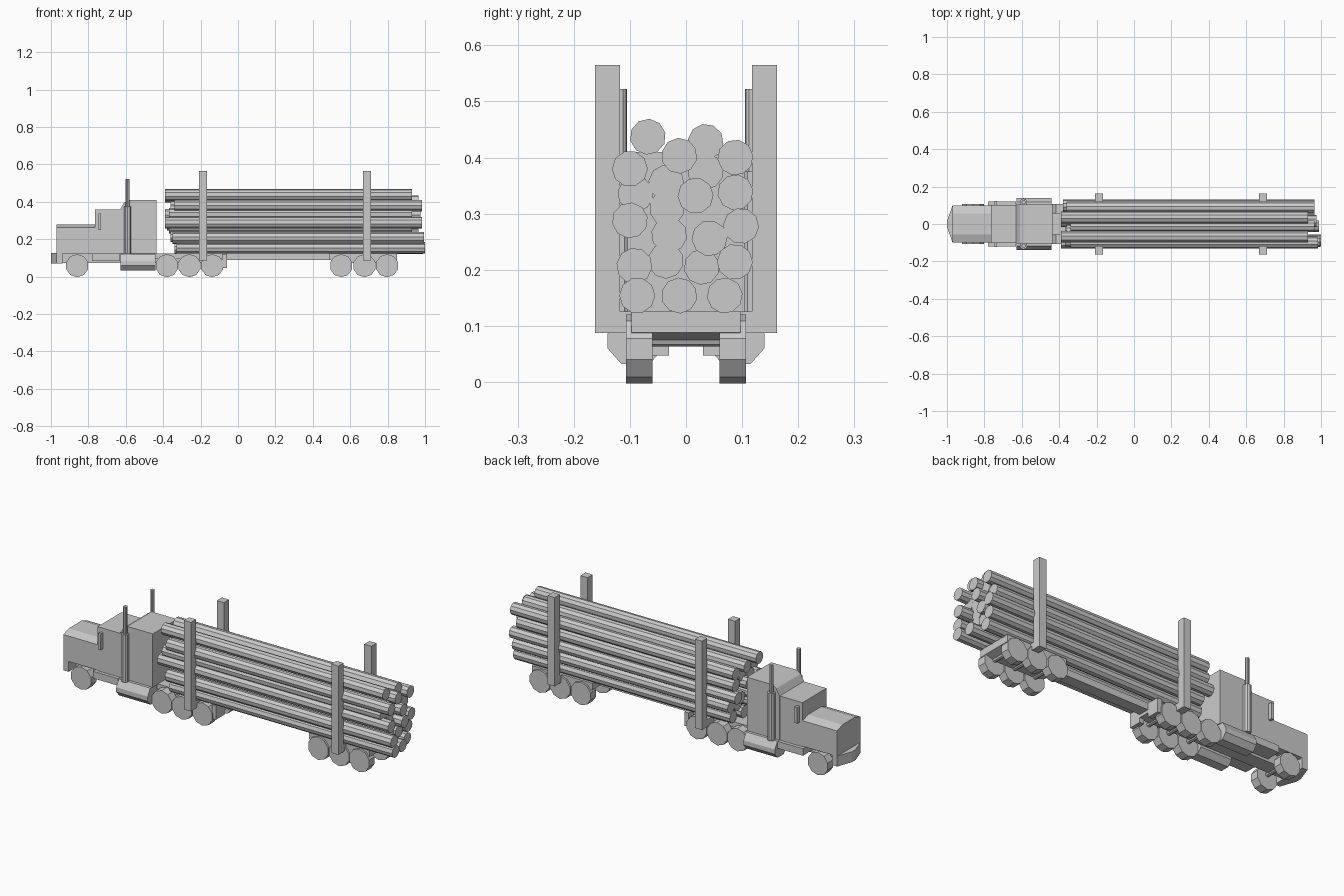
import bpy, bmesh, math
from mathutils import Matrix


def finish(name, bm):
    bmesh.ops.recalc_face_normals(bm, faces=bm.faces[:])
    mesh = bpy.data.meshes.new(name)
    bm.to_mesh(mesh)
    bm.free()
    ob = bpy.data.objects.new(name, mesh)
    bpy.context.collection.objects.link(ob)
    return ob


def box(name, x0, x1, y0, y1, z0, z1):
    bm = bmesh.new()
    bmesh.ops.create_cube(bm, size=1)
    for v in bm.verts:
        v.co.x = x1 if v.co.x > 0 else x0
        v.co.y = y1 if v.co.y > 0 else y0
        v.co.z = z1 if v.co.z > 0 else z0
    return finish(name, bm)


def extrude(name, pts, axis, a, b):
    """Extrude a flat outline along one axis from a to b."""
    place = {'x': lambda p: (a, p[0], p[1]),
             'y': lambda p: (p[0], a, p[1]),
             'z': lambda p: (p[0], p[1], a)}[axis]
    bm = bmesh.new()
    face = bm.faces.new([bm.verts.new(place(p)) for p in pts])
    new = bmesh.ops.extrude_face_region(bm, geom=[face])['geom']
    i = 'xyz'.index(axis)
    for v in new:
        if isinstance(v, bmesh.types.BMVert):
            v.co[i] += b - a
    return finish(name, bm)


def cylinder(name, axis, centre, r, length, sides, spin=0.0):
    rot = {'x': Matrix.Rotation(math.pi / 2, 4, 'Y'),
           'y': Matrix.Rotation(math.pi / 2, 4, 'X'),
           'z': Matrix.Identity(4)}[axis]
    bm = bmesh.new()
    bmesh.ops.create_cone(bm, cap_ends=True, segments=sides, radius1=r, radius2=r,
                          depth=length,
                          matrix=Matrix.Translation(centre) @ rot @ Matrix.Rotation(spin, 4, 'Z'))
    return finish(name, bm)


# Bonnet with a crowned top, cab and sleeper
extrude("bonnet", [(-0.1, 0.125), (0.1, 0.125), (0.1, 0.262), (0.055, 0.278),
                   (-0.055, 0.278), (-0.1, 0.262)], 'x', -0.97, -0.76)
extrude("cab", [(-0.765, 0.122), (-0.63, 0.122), (-0.63, 0.36), (-0.765, 0.36)], 'y', -0.102, 0.102)
extrude("sleeper", [(-0.63, 0.122), (-0.435, 0.122), (-0.435, 0.41), (-0.585, 0.41),
                    (-0.61, 0.395), (-0.63, 0.36)], 'y', -0.104, 0.104)

# Pointed bumper
extrude("bumper", [(-1.0, -0.015), (-0.97, -0.1), (-0.938, -0.1), (-0.938, 0.1),
                   (-0.97, 0.1), (-1.0, 0.015)], 'z', 0.07, 0.126)

# Tractor frame and trailer chassis
box("tractor_frame", -0.95, -0.06, -0.04, 0.04, 0.072, 0.124)
box("tractor_deck", -0.44, -0.06, -0.06, 0.06, 0.095, 0.124)
box("trailer_beam", -0.06, 0.5, -0.03, 0.03, 0.088, 0.124)
extrude("trailer_bogie", [(0.49, 0.09), (0.54, 0.072), (0.8, 0.072), (0.85, 0.088),
                          (0.85, 0.126), (0.49, 0.126)], 'y', -0.097, 0.097)

# Fittings repeated on both sides
for s, side in ((-1, "right"), (1, "left")):
    def sbox(name, x0, x1, y0, y1, z0, z1):
        return box(f"{side}_{name}", x0, x1, *sorted((s * y0, s * y1)), z0, z1)

    sbox("cab_step", -0.78, -0.63, 0.04, 0.12, 0.085, 0.123)
    sbox("mirror", -0.747, -0.732, 0.1, 0.122, 0.25, 0.337)
    sbox("mud_flap", -0.086, -0.06, 0.03, 0.1, 0.047, 0.122)
    extrude(f"{side}_fuel_tank", [(s * y, z) for y, z in
            ((0.04, 0.06), (0.065, 0.032), (0.115, 0.032), (0.14, 0.06), (0.14, 0.085),
             (0.118, 0.122), (0.065, 0.124), (0.04, 0.1))], 'x', -0.627, -0.44)
    cylinder(f"{side}_exhaust_lower", 'z', (-0.59, s * 0.116, 0.248), 0.02, 0.255, 10)
    cylinder(f"{side}_exhaust_upper", 'z', (-0.59, s * 0.116, 0.44), 0.011, 0.165, 10)
    for x, end in ((-0.188, "front"), (0.69, "rear")):
        sbox(f"{end}_log_stake", x - 0.021, x + 0.021, 0.118, 0.162, 0.087, 0.565)

# Cross bunks carrying the stakes
for x, end in ((-0.188, "front"), (0.69, "rear")):
    box(f"{end}_bunk", x - 0.02, x + 0.02, -0.12, 0.12, 0.088, 0.126)

# Ten-sided wheels, flat side down, with axles
for i, x in enumerate((-0.86, -0.38, -0.26, -0.138, 0.552, 0.676, 0.797)):
    for s in (-1, 1):
        cylinder(f"wheel_{i}_{'left' if s > 0 else 'right'}", 'y',
                 (x, s * 0.0835, 0.0617), 0.0617, 0.047, 10)
    cylinder(f"axle_{i}", 'y', (x, 0, 0.075), 0.012, 0.13, 8)

# Log load: (y, z, start x, end x)
logs = [
    (-0.087, 0.154, -0.33, 1.0), (-0.012, 0.154, -0.34, 0.99), (0.069, 0.154, -0.33, 0.96),
    (-0.092, 0.207, -0.35, 0.995), (0.028, 0.205, -0.33, 0.94), (0.087, 0.214, -0.33, 0.955),
    (-0.036, 0.216, -0.36, 0.93), (0.042, 0.256, -0.36, 0.965), (-0.03, 0.262, -0.37, 0.93),
    (-0.1, 0.288, -0.39, 0.985), (0.098, 0.278, -0.38, 0.965), (-0.034, 0.31, -0.37, 0.93),
    (0.017, 0.332, -0.39, 0.975), (-0.09, 0.335, -0.37, 0.93), (0.088, 0.338, -0.36, 0.93),
    (-0.035, 0.355, -0.36, 0.93), (0.035, 0.375, -0.36, 0.93), (-0.1, 0.38, -0.34, 0.985),
    (-0.012, 0.403, -0.34, 0.965), (0.088, 0.4, -0.36, 0.965), (0.035, 0.428, -0.39, 0.93),
    (-0.068, 0.437, -0.39, 0.93),
]
for i, (y, z, x0, x1) in enumerate(logs):
    cylinder(f"log_{i}", 'x', ((x0 + x1) / 2, y, z), 0.032, x1 - x0, 10, i * 0.37)

# Rest the tyres on the ground
drop = 0.0617 * (1 - math.cos(math.pi / 10))
for ob in bpy.context.collection.objects:
    if ob.name.startswith("wheel"):
        ob.data.transform(Matrix.Translation((0, 0, -drop)))
